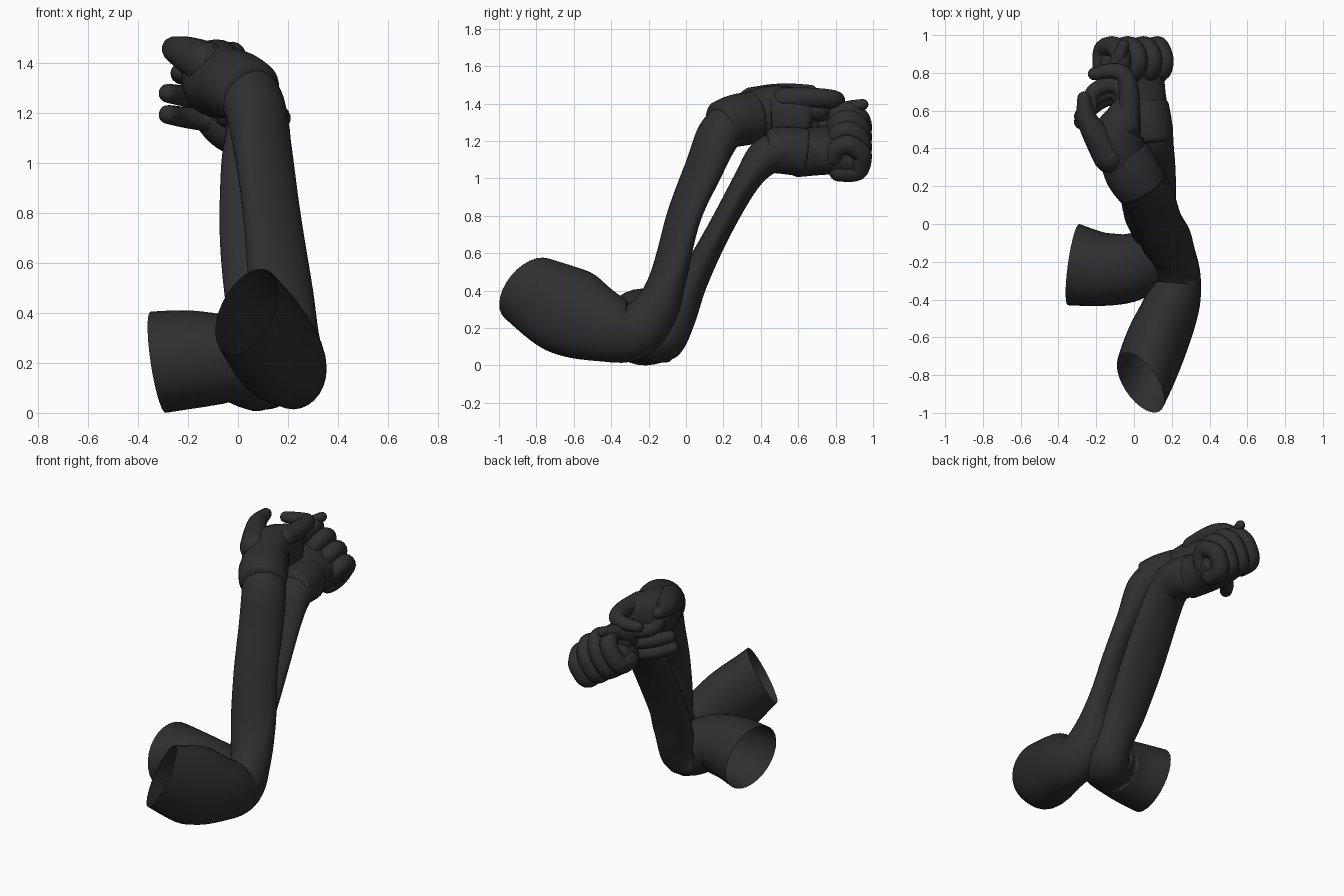
import bpy, bmesh, math
from mathutils import Vector

black = bpy.data.materials.new("charcoal black")
black.diffuse_color = (0.028, 0.028, 0.028, 1)


def spline(p, steps):
    """Catmull-Rom through the stations (x, y, z, radius u, radius v)."""
    out = []
    for i in range(len(p) - 1):
        a, b, c, d = p[max(i - 1, 0)], p[i], p[i + 1], p[min(i + 2, len(p) - 1)]
        for s in range(steps):
            t = s / steps
            out.append([0.5 * (2 * q + (r - o) * t + (2 * o - 5 * q + 4 * r - w) * t * t
                               + (3 * q - o - 3 * r + w) * t ** 3)
                        for o, q, r, w in zip(a, b, c, d)])
    out.append(list(p[-1]))
    return out


def tube(name, stations, hint, hint_end=None, steps=6, sides=28, round_start=True,
         round_end=True, rim=None, bulge=0.5):
    """Elliptical tube; hint is the direction of radius u (blending to hint_end),
    rim tilts the open start."""
    path = spline(stations, steps)
    pos = [Vector(q[:3]) for q in path]
    n = len(path)
    rings = []
    for i, q in enumerate(path):
        t = (pos[min(i + 1, n - 1)] - pos[max(i - 1, 0)]).normalized()
        if rim and i < steps * 1.5:
            t = Vector(rim).normalized().lerp(t, i / (steps * 1.5)).normalized()
        k = min(1, max(0, i / (n - 1) * 2 - 0.5))
        h = Vector(hint).lerp(Vector(hint_end or hint), k)
        u = (h - t * h.dot(t)).normalized()
        rings.append([pos[i], t, u, t.cross(u), q[3], q[4]])

    def dome(r, sign):
        c, t, u, v, a, b = r
        depth = min(a, b) * bulge * 2
        return [[c + t * sign * depth * math.sin(k), t, u, v, a * math.cos(k), b * math.cos(k)]
                for k in (0.4, 0.8, 1.15, 1.42)]
    if round_start:
        rings = dome(rings[0], -1)[::-1] + rings
    if round_end:
        rings += dome(rings[-1], 1)
    bm = bmesh.new()
    loops = [[bm.verts.new(c + u * a * math.cos(k * math.tau / sides)
                           + v * b * math.sin(k * math.tau / sides)) for k in range(sides)]
             for c, t, u, v, a, b in rings]
    for l, m in zip(loops, loops[1:]):
        for k in range(sides):
            j = (k + 1) % sides
            bm.faces.new((l[k], l[j], m[j], m[k]))
    if round_start:
        bm.faces.new(loops[0][::-1])
    if round_end:
        bm.faces.new(loops[-1])
    for f in bm.faces:
        f.smooth = True
    me = bpy.data.meshes.new(name)
    bm.to_mesh(me)
    bm.free()
    me.materials.append(black)
    ob = bpy.data.objects.new(name, me)
    bpy.context.collection.objects.link(ob)
    return ob


def finger(name, pts, r, taper=0.82, hint=(0.13, 0.11, 1)):
    """Round finger along a few points, slimmer at the tip."""
    m = len(pts) - 1
    radii = [r * (1 - (1 - taper) * i / m) for i in range(m + 1)]
    tube(name, [(*p, q, q) for p, q in zip(pts, radii)], hint, steps=5, sides=16)


# Upper, pointing arm: sleeve from open shoulder end through elbow to wrist
tube("upper_sleeve", [
    (0.035, -0.84, 0.405, 0.175, 0.20), (0.12, -0.63, 0.29, 0.165, 0.24),
    (0.20, -0.43, 0.205, 0.148, 0.19), (0.225, -0.28, 0.18, 0.128, 0.15),
    (0.205, -0.16, 0.30, 0.12, 0.125), (0.172, -0.088, 0.50, 0.135, 0.085),
    (0.135, -0.01, 0.80, 0.13, 0.072), (0.10, 0.095, 1.05, 0.132, 0.085),
    (0.065, 0.175, 1.23, 0.132, 0.11), (0.01, 0.26, 1.31, 0.125, 0.125)],
    (1, 0, 0), (1, 0.8, 0), round_start=False, rim=(0.69, 0.55, -0.46))
tube("upper_cuff", [(0.045, 0.19, 1.285, 0.14, 0.13), (-0.005, 0.27, 1.31, 0.148, 0.14),
                    (-0.05, 0.36, 1.325, 0.138, 0.14)], (1, 0.3, 0), bulge=0.12)
tube("upper_palm", [(-0.05, 0.33, 1.325, 0.13, 0.135), (-0.09, 0.45, 1.34, 0.138, 0.155),
                    (-0.055, 0.57, 1.33, 0.095, 0.155), (-0.035, 0.64, 1.32, 0.065, 0.13)],
     (1, 0, 0), bulge=0.35)
finger("upper_thumb", [(-0.13, 0.36, 1.40), (-0.20, 0.47, 1.435), (-0.25, 0.56, 1.455),
                       (-0.265, 0.665, 1.465)], 0.09, 0.4)
finger("upper_index", [(-0.03, 0.52, 1.425), (-0.025, 0.68, 1.43), (-0.05, 0.785, 1.425),
                       (-0.12, 0.81, 1.415), (-0.21, 0.795, 1.41)], 0.062, 0.55)
for nm, z, dx, dy in (("middle", 1.355, 0.05, 0.04), ("ring", 1.27, 0, 0),
                      ("little", 1.185, 0, -0.03)):
    finger("upper_" + nm, [(-0.03, 0.56 + dy, z + 0.01), (-0.055, 0.66 + dy, z),
                           (-0.13, 0.70 + dy, z - 0.01), (-0.22, 0.65 + dy, z),
                           (-0.28 + dx, 0.57 + dy, z + 0.01)], 0.053, 0.72)

# Lower, fist arm: sleeve from open end on the left through elbow to wrist
tube("lower_sleeve", [
    (-0.32, -0.215, 0.203, 0.217, 0.205), (-0.17, -0.24, 0.215, 0.195, 0.195),
    (-0.01, -0.225, 0.205, 0.18, 0.17), (0.10, -0.145, 0.155, 0.15, 0.145),
    (0.11, -0.052, 0.27, 0.11, 0.12), (0.085, 0.035, 0.45, 0.082, 0.135),
    (0.075, 0.17, 0.71, 0.066, 0.148), (0.075, 0.32, 0.98, 0.072, 0.143),
    (0.08, 0.42, 1.11, 0.10, 0.13), (0.08, 0.52, 1.15, 0.11, 0.125)],
    (0, 1, 0), round_start=False, rim=(1, -0.14, 0.15))
tube("lower_cuff", [(0.08, 0.45, 1.15, 0.125, 0.12), (0.075, 0.54, 1.15, 0.125, 0.128),
                    (0.065, 0.63, 1.14, 0.118, 0.13)], (1, 0, 0), bulge=0.12)


def fist(a, y, h):
    """Point in the rolled fist: a along the knuckles, h in the curl direction."""
    return (0.005 + a * 0.83 + h * 0.5, y, 1.19 - a * 0.53 + h * 0.86)


tube("lower_palm", [(0.065, 0.59, 1.135, 0.12, 0.13), (*fist(0.03, 0.71, -0.03), 0.16, 0.125),
                    (*fist(0, 0.83, -0.04), 0.185, 0.115), (*fist(0, 0.90, -0.04), 0.18, 0.095)],
     (1, 0, -0.35), (0.83, 0, -0.53), bulge=0.25)
# Four fingers of the fist curl upward and back, side by side
for nm, a, top in (("index", -0.15, 0.115), ("middle", -0.05, 0.125),
                   ("ring", 0.05, 0.115), ("little", 0.14, 0.085)):
    finger("lower_" + nm, [fist(a, y, h) for y, h in (
        (0.82, -0.09), (0.915, -0.085), (0.94, 0.0), (0.925, top - 0.05),
        (0.87, top - 0.01), (0.815, top - 0.03), (0.79, top - 0.09))],
        0.056, 0.9, (0.83, 0, -0.53))
finger("lower_thumb", [(-0.06, 0.68, 1.20), (-0.12, 0.76, 1.31), (-0.09, 0.85, 1.37),
                       (-0.055, 0.945, 1.395)], 0.06, 0.5)
